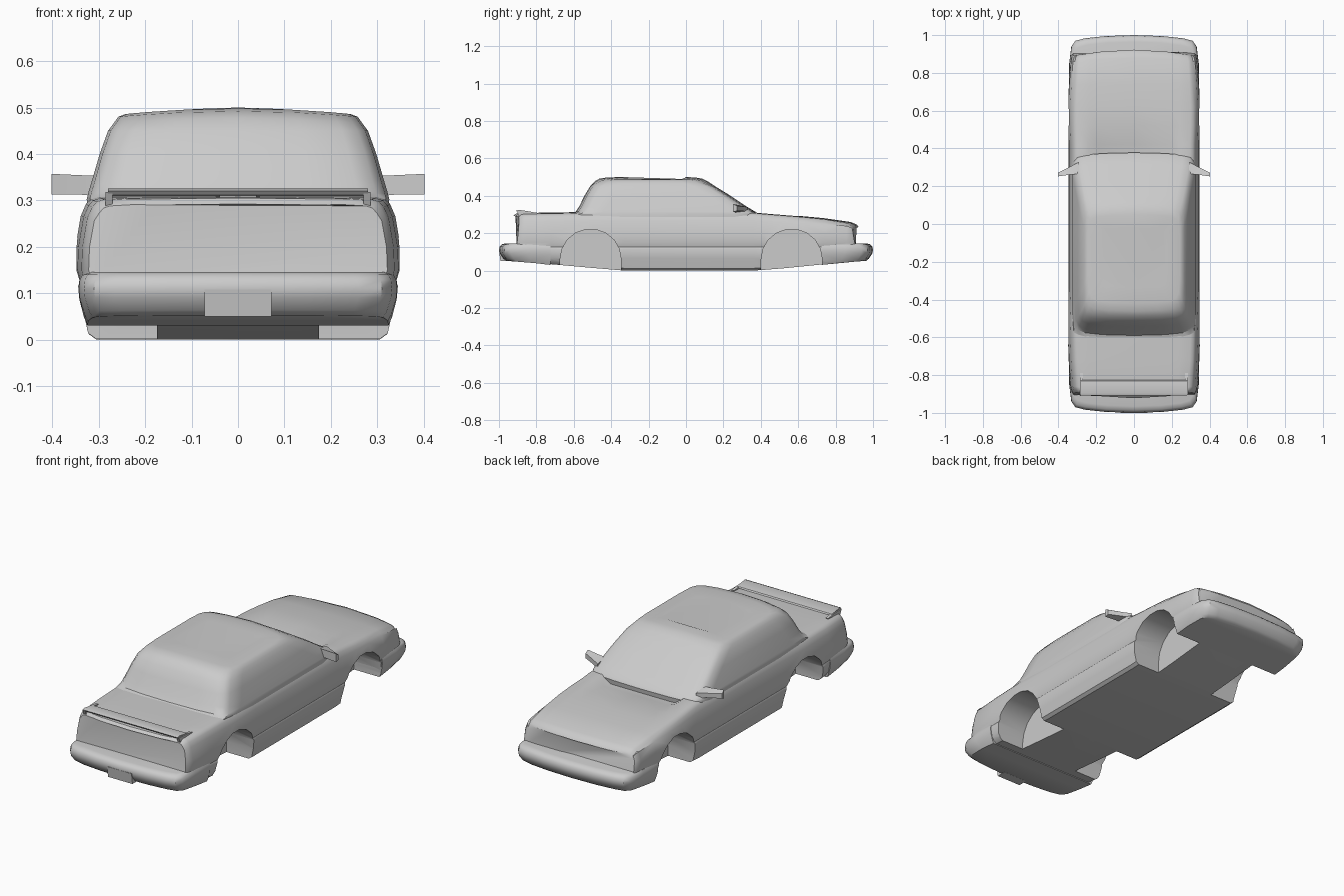
import bpy, bmesh, math

if "Cube" in bpy.data.objects:
    bpy.data.objects.remove(bpy.data.objects["Cube"])


def make(name, verts, faces):
    me = bpy.data.meshes.new(name)
    me.from_pydata(verts, [], faces)
    bm = bmesh.new()
    bm.from_mesh(me)
    bmesh.ops.recalc_face_normals(bm, faces=bm.faces)
    bm.to_mesh(me)
    bm.free()
    ob = bpy.data.objects.new(name, me)
    bpy.context.collection.objects.link(ob)
    return ob


def loft(name, rings):
    n = len(rings[0])
    verts = [p for r in rings for p in r]
    faces = [(i * n + j, i * n + (j + 1) % n, (i + 1) * n + (j + 1) % n, (i + 1) * n + j)
             for i in range(len(rings) - 1) for j in range(n)]
    faces += [tuple(range(n)), tuple(range(len(verts) - n, len(verts)))]
    return make(name, verts, faces)


def mirrored(half):
    # closed ring from half outline whose first and last points lie on x = 0
    return half + [(-x, y, z) for x, y, z in half[-2:0:-1]]


def extrude(name, pts, x0, x1):
    return loft(name, [[(x, y, z) for y, z in pts] for x in (x0, x1)])


def activate(ob):
    bpy.ops.object.select_all(action='DESELECT')
    ob.select_set(True)
    bpy.context.view_layer.objects.active = ob


def smooth(ob, angle=35):
    activate(ob)
    bpy.ops.object.shade_smooth_by_angle(angle=math.radians(angle))


# Lower body: cross-sections along the length
def section(y, zb, zt, zc, w, slant, bow):
    half = [(0, zb), (.305, zb), (.322, zb + .012), (.334, max(.065, zb + .03)), (.343, .115),
            (.339, .125), (.346, .15), (.344, .2), (.333, (zt + .2) / 2 + .012),
            (.322, zt - .016), (.312, zt - .005), (.296, zt), (.24, zt + .003),
            (.19, zc), (0, zc + .002)]
    s = 1 if y > 0 else -1
    return mirrored([(x * w, y - s * (slant * max(0, z - .145) + bow * (x * w) ** 2), z)
                     for x, z in half])


body = loft("body", [section(*r) for r in [
    (-.94, .06, .288, .29, .93, .12, .35),
    (-.925, .056, .3, .303, .955, .1, .35),
    (-.88, .05, .302, .306, .975, 0, .2),
    (-.72, .034, .305, .308, 1, 0, 0),
    (-.51, .015, .308, .312, 1.018, 0, 0),
    (-.33, 0, .308, .312, 1, 0, 0),
    (.0, 0, .308, .312, 1, 0, 0),
    (.36, 0, .308, .276, 1, 0, 0),
    (.42, .004, .302, .283, 1, 0, 0),
    (.52, .012, .294, .293, 1.012, 0, 0),
    (.62, .022, .286, .289, 1.012, 0, 0),
    (.74, .034, .274, .278, .995, 0, 0),
    (.88, .05, .253, .258, .97, 0, .2),
    (.93, .056, .238, .243, .955, .15, .35),
    (.94, .06, .227, .23, .935, .2, .35)]])


# Cabin: plan outlines stacked upward
def cabin_ring(z, yf, yr, w):
    half = [(0, yf), (.5, yf - .004), (.8, yf - .012), (.92, yf - .022), (.98, yf - .05),
            (1, yf - .12), (1, yr + .15), (.98, yr + .06), (.92, yr + .03), (.8, yr + .014),
            (.5, yr + .004), (0, yr)]
    return mirrored([(x * w, y, z - .012 * x * x * (z > .47)) for x, y in half])


cabin = loft("cabin", [cabin_ring(*r) for r in [
    (.26, .372, -.64, .322), (.302, .378, -.63, .326), (.315, .37, -.59, .323),
    (.345, .32, -.57, .314), (.40, .238, -.543, .298), (.45, .157, -.513, .28),
    (.478, .115, -.487, .268), (.492, .085, -.462, .258), (.498, .05, -.42, .242),
    (.5, 0, -.34, .17)]])


# Bumpers: wrap-around plan outlines stacked upward
def bumper(name, s):
    plan = [(0, 1.0), (.15, .995), (.26, .983), (.31, .97), (.332, .94), (.343, .85),
            (.344, .725), (0, .725)]
    rings = []
    for z, inset, k in [(.05, .036, 1), (.062, .022, .7), (.09, .004, .2), (.11, 0, 0),
                        (.128, .004, 0), (.14, .014, 0), (.146, .035, 0)]:
        rings.append(mirrored([(x * (1 - inset * 1.6), s * (y - inset * (y > .73)),
                                z - k * .08 * (.97 - y)) for x, y in plan]))
    return loft(name, rings)


bumpers = [bumper("front_bumper", 1), bumper("rear_bumper", -1)]

# Wheel wells cut out of body and bumpers
for yc in (-.51, .565):
    arc = [(yc + .163 * math.cos(math.pi * i / 9), .06 + .162 * math.sin(math.pi * i / 9))
           for i in range(10)]
    pts = arc + [(yc - .165, -.1), (yc + .165, -.1)]
    for x0, x1 in ((.175, .5), (-.5, -.175)):
        cutter = extrude("wheel_well_cutter", pts, x0, x1)
        cutter.hide_render = True
        for ob in [body] + bumpers:
            activate(ob)
            m = ob.modifiers.new("well", 'BOOLEAN')
            m.operation = 'DIFFERENCE'
            m.solver = 'EXACT'
            m.object = cutter
            bpy.ops.object.modifier_apply(modifier=m.name)
        bpy.data.objects.remove(cutter)

for ob in [body, cabin] + bumpers:
    smooth(ob)

# Rear spoiler with end feet and centre support
wing = [(-.908, .32), (-.895, .325), (-.83, .315), (-.825, .309), (-.84, .306), (-.9, .311)]
smooth(extrude("spoiler_wing", wing, -.28, .28))
foot = [(-.905, .318), (-.89, .285), (-.8, .295), (-.79, .308), (-.83, .314)]
for s in (-1, 1):
    extrude("spoiler_foot", foot, s * .27, s * .285)
extrude("spoiler_centre", [(-.895, .315), (-.885, .285), (-.83, .285), (-.83, .31)], -.04, .04)

# Door mirrors
for s in (-1, 1):
    rings = [[(s * x, y0, z0), (s * x, y1, z0 + .006), (s * x, y1, z1 - .012), (s * x, y0, z1)]
             for x, y0, y1, z0, z1 in [(.29, .265, .33, .308, .352), (.335, .262, .305, .312, .354),
                                       (.402, .252, .272, .313, .357)]]
    smooth(loft("door_mirror", rings))

# Rear number plate holder
extrude("plate_holder", [(-1.0, .108), (-.992, .05), (-.94, .05), (-.94, .108)], -.072, .072)
